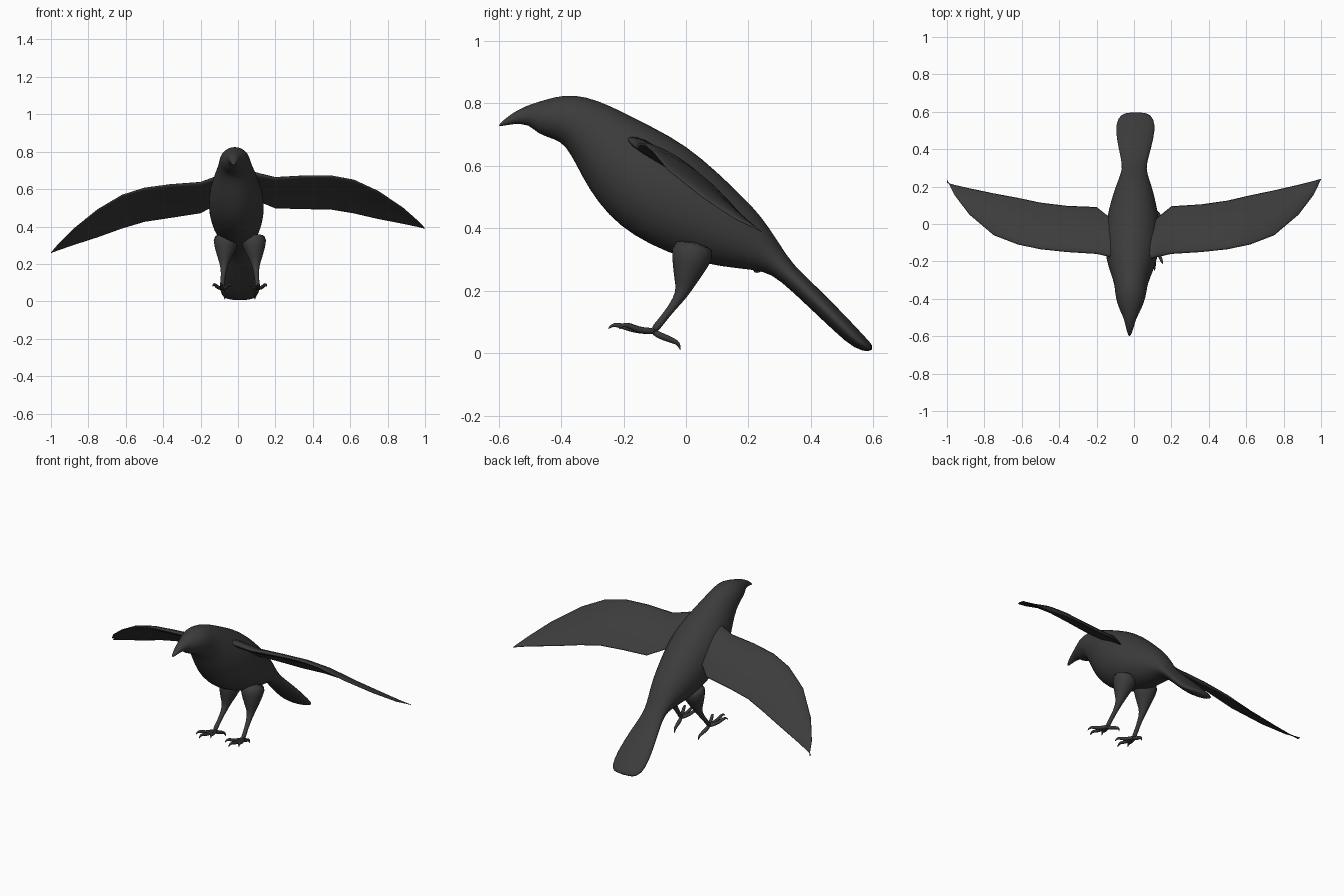
import bpy, bmesh, math
from mathutils import Vector

if "Cube" in bpy.data.objects:
    bpy.data.objects.remove(bpy.data.objects["Cube"], do_unlink=True)

plumage = bpy.data.materials.new("charcoal plumage")
plumage.use_nodes = True
COLOUR = (0.045, 0.045, 0.045, 1)
plumage.diffuse_color = COLOUR
plumage.node_tree.nodes["Principled BSDF"].inputs["Base Color"].default_value = COLOUR


def loft(name, rings, subdivide=0):
    """Skin a closed surface over rings that share one point count."""
    bm = bmesh.new()
    loops = [[bm.verts.new(p) for p in ring] for ring in rings]
    n = len(loops[0])
    for a, b in zip(loops, loops[1:]):
        for i in range(n):
            j = (i + 1) % n
            bm.faces.new((a[i], a[j], b[j], b[i]))
    bm.faces.new(loops[0][::-1])
    bm.faces.new(loops[-1])
    bmesh.ops.recalc_face_normals(bm, faces=bm.faces)
    mesh = bpy.data.meshes.new(name)
    bm.to_mesh(mesh)
    bm.free()
    mesh.materials.append(plumage)
    for face in mesh.polygons:
        face.use_smooth = True
    obj = bpy.data.objects.new(name, mesh)
    bpy.context.collection.objects.link(obj)
    if subdivide:
        mod = obj.modifiers.new("smooth", "SUBSURF")
        mod.levels = mod.render_levels = subdivide
    return obj


def ellipse(centre, u, v, n):
    angles = [2 * math.pi * i / n for i in range(n)]
    return [centre + u * math.cos(a) + v * math.sin(a) for a in angles]


def tube(name, path, n=10):
    """Tapered limb along (x, y, z, radius) points."""
    pts = [Vector(p[:3]) for p in path]
    rings = []
    for i, p in enumerate(pts):
        t = (pts[min(i + 1, len(pts) - 1)] - pts[max(i - 1, 0)]).normalized()
        u = (Vector((1, 0, 0)) - t * t.x).normalized()
        r = path[i][3]
        rings.append(ellipse(p, u * r, t.cross(u) * r, n))
    return loft(name, rings, 1)


# Body from beak to tail: top y, top z, bottom y, bottom z, half width
BODY = [
    (-.6, .732, -.602, .724, .006), (-.56, .768, -.555, .735, .02),
    (-.51, .793, -.5, .733, .033), (-.47, .806, -.478, .702, .05),
    (-.42, .821, -.42, .685, .073), (-.36, .83, -.385, .665, .084),
    (-.28, .81, -.35, .6, .09), (-.2, .772, -.312, .525, .113),
    (-.1, .722, -.25, .44, .14), (0, .667, -.17, .375, .152),
    (.1, .582, -.06, .32, .142), (.18, .503, .06, .284, .12),
    (.24, .442, .17, .27, .095), (.3, .35, .25, .263, .068),
    (.34, .285, .3, .235, .065), (.42, .212, .39, .15, .088),
    (.52, .11, .48, .065, .107), (.58, .045, .54, .012, .1),
    (.602, .02, .592, .002, .065),
]
rings = []
for ty, tz, by, bz, width in BODY:
    top, bottom = Vector((0, ty, tz)), Vector((0, by, bz))
    centre = (top + bottom) / 2
    centre.x = 0.028 * centre.y - 0.007
    rings.append(ellipse(centre, Vector((width, 0, 0)), (top - bottom) / 2, 24))
loft("body", rings, 1)

# Wing stations: x, leading y, leading z, trailing y, trailing z, half thickness
WING = [
    (.04, -.2, .7, 0, .57, .03), (.12, -.178, .68, .03, .53, .027),
    (.2, -.16, .662, .095, .497, .022), (.36, -.15, .672, .105, .493, .02),
    (.5, -.135, .672, .125, .49, .018), (.62, -.11, .65, .153, .47, .016),
    (.75, -.06, .59, .18, .44, .013), (.88, .05, .502, .21, .415, .01),
    (.96, .155, .432, .23, .398, .006), (1, .238, .391, .242, .388, .002),
]


def wing(name, side):
    droop = 0.13 if side < 0 else 0
    sections = []
    for x, ly, lz, ty, tz, thick in WING:
        lead = Vector((side * x, ly, lz - droop * x))
        trail = Vector((side * x, ty - droop * x / 6, tz - droop * x))
        chord = trail - lead
        up = Vector((0, -chord.z, chord.y)).normalized()
        section = []
        for i in range(20):
            a = 2 * math.pi * i / 20
            u = (1 - math.cos(a)) / 2
            lift = math.sin(a) * thick * (1 - 0.75 * u)
            lift += math.sin(math.pi * u) * chord.length * 0.05
            section.append(lead + chord * u + up * lift)
        sections.append(section)
    loft(name, sections)


# Leg and toe paths for one side: x, y, z, radius
LEG = [
    (.07, .03, .36, .085), (.078, .012, .285, .062), (.083, -.004, .225, .036),
    (.085, -.012, .19, .021), (.088, -.045, .145, .013), (.094, -.085, .095, .012),
    (.095, -.105, .07, .015),
]
TOES = {"inner": (.048, -.21), "middle": (.1, -.25), "outer": (.145, -.215)}

for side, label in ((1, "left"), (-1, "right")):
    wing(label + "_wing", side)

    def place(path):
        return [(side * x + 0.01, y, z, r) for x, y, z, r in path]

    tube(label + "_leg", place(LEG))
    # Front toes arch forward and end in drooping claws
    for toe, (tx, ty) in TOES.items():
        start, end = Vector((.095, -.095, .07)), Vector((tx, ty, .08))
        shape = [(0, 0, .012), (.35, -.002, .011), (.6, .004, .01),
                 (.8, .014, .009), (.92, .01, .006), (1, -.003, .001)]
        path = [(*(start.lerp(end, t) + Vector((0, 0, h))), r) for t, h, r in shape]
        tube(f"{label}_{toe}_toe", place(path), 8)
    # Hind toe slopes back and down to the claw
    tube(label + "_hind_toe", place([
        (.095, -.11, .07, .012), (.09, -.07, .05, .012), (.085, -.04, .04, .01),
        (.082, -.022, .03, .007), (.08, -.018, .008, .001)]), 8)
